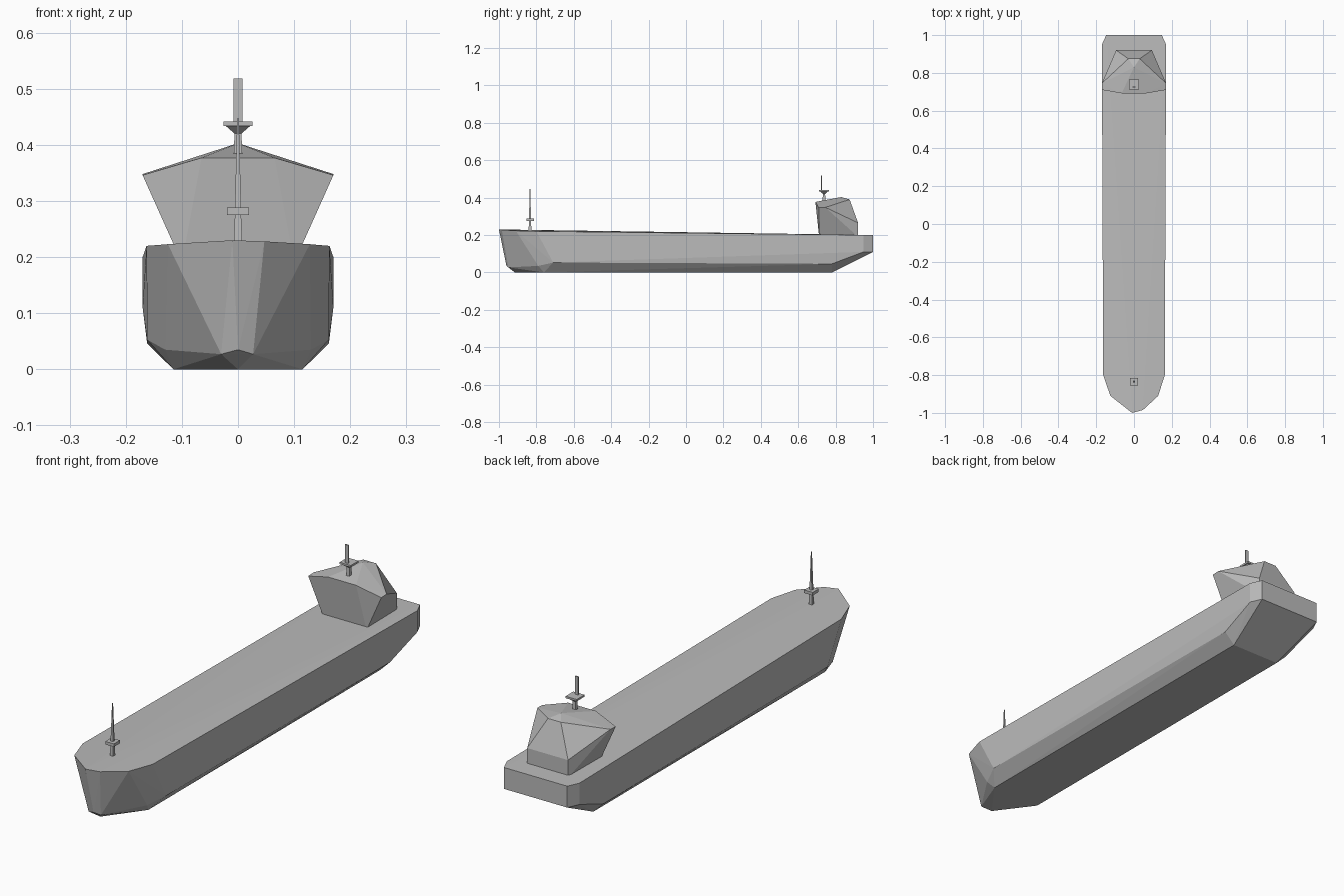
import bpy
import bmesh

cube = bpy.data.objects.get("Cube")
if cube:
    bpy.data.objects.remove(cube, do_unlink=True)

GREY = (0.5, 0.5, 0.5, 1.0)
grey = bpy.data.materials.new("plain grey")
grey.use_nodes = True
grey.diffuse_color = GREY
grey.node_tree.nodes["Principled BSDF"].inputs["Base Color"].default_value = GREY


def solid(name, points, mirror=True):
    """Closed faceted solid around the points, mirrored across x."""
    bm = bmesh.new()
    allp = set(points)
    if mirror:
        allp |= {(-x, y, z) for x, y, z in points}
    for p in sorted(allp):
        bm.verts.new(p)
    res = bmesh.ops.convex_hull(bm, input=bm.verts[:])
    junk = {v for v in res["geom_interior"] + res["geom_unused"]
            if isinstance(v, bmesh.types.BMVert)}
    bmesh.ops.delete(bm, geom=list(junk), context="VERTS")
    bmesh.ops.dissolve_limit(bm, angle_limit=0.01, verts=bm.verts[:], edges=bm.edges[:])
    bmesh.ops.recalc_face_normals(bm, faces=bm.faces[:])
    mesh = bpy.data.meshes.new(name)
    bm.to_mesh(mesh)
    bm.free()
    mesh.materials.append(grey)
    obj = bpy.data.objects.new(name, mesh)
    bpy.context.collection.objects.link(obj)
    return obj


def taper(name, y, z0, r0, z1, r1, depth=1.0):
    """Four-sided post or plate, half-width r0 at z0 and r1 at z1."""
    return solid(name, [(r, y + s * r * depth, z)
                        for r, z in ((r0, z0), (r1, z1)) for s in (-1, 1)])


# Hull: deck edge, chine, flat bottom and raked stern
solid("hull", [
    (-0.01, -1.0, 0.23), (0.047, -0.985, 0.228),
    (0.128, -0.91, 0.223), (-0.125, -0.91, 0.223),
    (0.163, -0.8, 0.22), (-0.163, -0.8, 0.22),
    (0.17, 0.95, 0.2), (-0.17, 0.95, 0.2),
    (0.147, 1.0, 0.2), (-0.147, 1.0, 0.2),
    (0.17, 0.95, 0.11), (-0.17, 0.95, 0.11),
    (0.147, 1.0, 0.11), (-0.147, 1.0, 0.11),
    (0.162, 0.78, 0.046), (-0.162, 0.78, 0.046),
    (0.162, -0.71, 0.053), (-0.162, -0.71, 0.053),
    (0.13, -0.79, 0.035), (-0.13, -0.79, 0.035),
    (0.027, -0.95, 0.027), (-0.03, -0.95, 0.027), (0, -0.96, 0.035),
    (0.115, 0.78, 0), (-0.115, 0.78, 0),
    (0.115, -0.76, 0), (-0.115, -0.76, 0), (0, -0.915, 0),
], mirror=False)

# Deckhouse with flared bridge wings and a sloping back
solid("deckhouse", [
    (0.1, 0.712, 0.19), (0.095, 0.92, 0.19), (0.095, 0.92, 0.265),
    (0.17, 0.71, 0.346), (0.17, 0.745, 0.348),
    (0.065, 0.692, 0.377), (0.0, 0.83, 0.403), (0.03, 0.875, 0.39),
])

# Aft mast on the deckhouse roof
taper("aft_mast_post", 0.738, 0.375, 0.008, 0.425, 0.006)
taper("aft_mast_bracket", 0.738, 0.42, 0.006, 0.434, 0.022)
taper("aft_mast_platform", 0.738, 0.434, 0.026, 0.442, 0.026)
taper("aft_mast_blade", 0.725, 0.442, 0.0078, 0.518, 0.0078, depth=0.35)

# Fore mast near the bow
taper("fore_mast_post", -0.834, 0.215, 0.008, 0.276, 0.0055)
taper("fore_mast_platform", -0.834, 0.275, 0.02, 0.288, 0.02)
taper("fore_mast_pole", -0.834, 0.288, 0.0055, 0.447, 0.0015)
